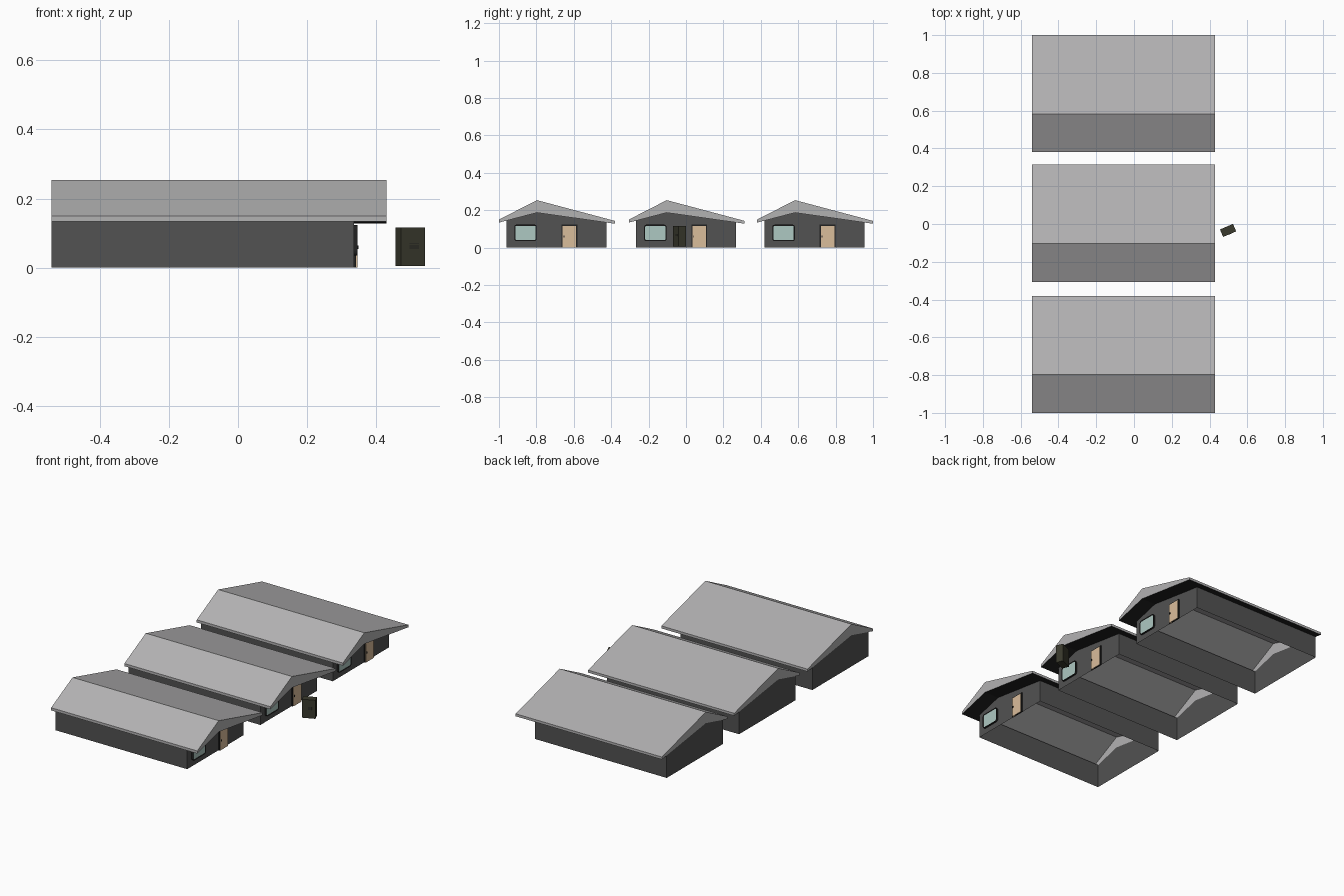
import bpy, bmesh, math
from mathutils import Matrix, Vector

if "Cube" in bpy.data.objects:
    bpy.data.objects.remove(bpy.data.objects["Cube"])

def mat(name, r, g, b):
    m = bpy.data.materials.new(name)
    m.diffuse_color = (r, g, b, 1)
    m.use_nodes = True
    m.node_tree.nodes["Principled BSDF"].inputs["Base Color"].default_value = m.diffuse_color
    return m

ROOF = mat("roof_grey", 0.45, 0.445, 0.45)
WALL = mat("wall_dark_grey", 0.085, 0.085, 0.085)
TRIM = mat("trim_black", 0.015, 0.015, 0.015)
GLASS = mat("window_glass", 0.42, 0.58, 0.54)
DOOR = mat("door_tan", 0.70, 0.51, 0.33)
BOX = mat("box_olive", 0.042, 0.042, 0.026)

X_BACK, X_WALL, X_ROOF = -0.54, 0.335, 0.43
# roof cross-section (y, z): left eave, ridge, right eave
TOP = [(-0.31, 0.15), (-0.107, 0.254), (0.31, 0.143)]
UNDER = [(-0.31, 0.134), (-0.107, 0.187), (0.31, 0.128)]
Y_L, Y_R = -0.27, 0.264

def finish(name, bm, mats):
    bmesh.ops.remove_doubles(bm, verts=bm.verts, dist=1e-5)
    me = bpy.data.meshes.new(name)
    bm.to_mesh(me)
    bm.free()
    for m in mats:
        me.materials.append(m)
    ob = bpy.data.objects.new(name, me)
    bpy.context.collection.objects.link(ob)
    return ob

def face(bm, pts):
    return bm.faces.new([bm.verts.new(p) for p in pts])

def strip(bm, prof, x0, x1):
    """Sheet swept along x from a (y, z) profile."""
    for (a, b), (c, d) in zip(prof, prof[1:]):
        face(bm, [(x0, a, b), (x1, a, b), (x1, c, d), (x0, c, d)])

def box(name, x0, x1, y0, y1, z0, z1, m):
    bm = bmesh.new()
    size = Matrix.Diagonal((x1 - x0, y1 - y0, z1 - z0, 1))
    mid = Matrix.Translation(((x0 + x1) / 2, (y0 + y1) / 2, (z0 + z1) / 2))
    bmesh.ops.create_cube(bm, size=1, matrix=mid @ size)
    return finish(name, bm, [m])

def under_z(y):
    i = 0 if y < UNDER[1][0] else 1
    (a, b), (c, d) = UNDER[i], UNDER[i + 1]
    return b + (d - b) * (y - a) / (c - a)

def rounded_window(name, y0, y1, z0, z1, r, x0, x1):
    """Rounded frame with the glass as a recessed inset face."""
    bm = bmesh.new()
    pts = []
    for k, (cy, cz) in enumerate([(y1 - r, z1 - r), (y0 + r, z1 - r),
                                  (y0 + r, z0 + r), (y1 - r, z0 + r)]):
        for s in range(4):
            t = math.radians(90 * k + 30 * s)
            pts.append((x0, cy + r * math.cos(t), cz + r * math.sin(t)))
    back = face(bm, pts)
    ext = bmesh.ops.extrude_face_region(bm, geom=[back], use_keep_orig=True)["geom"]
    bmesh.ops.translate(bm, verts=[v for v in ext if isinstance(v, bmesh.types.BMVert)],
                        vec=(x1 - x0, 0, 0))
    bmesh.ops.recalc_face_normals(bm, faces=bm.faces)
    front = max(bm.faces, key=lambda f: f.calc_center_median().x)
    bmesh.ops.inset_region(bm, faces=[front], thickness=0.006, depth=-0.003)
    front.material_index = 1
    return finish(name, bm, [TRIM, GLASS])

def house(n, cy):
    parts = []
    left, right = (Y_L, under_z(Y_L)), (Y_R, under_z(Y_R))

    # roof shell: slopes, eave edges and end gables
    bm = bmesh.new()
    strip(bm, [UNDER[0]] + TOP + [UNDER[2]], X_BACK, X_ROOF)
    for x in (X_BACK, X_ROOF):
        for i in (0, 1):
            face(bm, [(x, *UNDER[i]), (x, *UNDER[i + 1]), (x, *TOP[i + 1]), (x, *TOP[i])])
    bmesh.ops.remove_doubles(bm, verts=bm.verts, dist=1e-5)
    bmesh.ops.recalc_face_normals(bm, faces=bm.faces)
    parts.append(finish(f"roof_{n}", bm, [ROOF]))

    # walls, open at the bottom
    bm = bmesh.new()
    face(bm, [(X_BACK, Y_L, 0), (X_WALL, Y_L, 0), (X_WALL, *left), (X_BACK, *left)])
    face(bm, [(X_WALL, Y_R, 0), (X_BACK, Y_R, 0), (X_BACK, *right), (X_WALL, *right)])
    gable = [(Y_L, 0), (Y_R, 0), right, UNDER[1], left]
    face(bm, [(X_WALL, *p) for p in gable])
    face(bm, [(X_BACK, *p) for p in reversed(gable)])
    parts.append(finish(f"walls_{n}", bm, [WALL]))

    # soffit under the overhangs
    bm = bmesh.new()
    strip(bm, [UNDER[0], left], X_BACK, X_WALL)
    strip(bm, [right, UNDER[2]], X_BACK, X_WALL)
    strip(bm, UNDER, X_WALL, X_ROOF)
    for f in bm.faces:
        f.normal_update()
        if f.normal.z > 0:
            f.normal_flip()
    parts.append(finish(f"soffit_{n}", bm, [TRIM]))

    # window, door frame, door and handle on the front gable
    parts.append(rounded_window(f"window_{n}", -0.228, -0.108, 0.035, 0.123, 0.012, 0.333, 0.346))
    parts.append(box(f"door_frame_{n}", 0.333, 0.342, 0.025, 0.109, 0, 0.123, TRIM))
    parts.append(box(f"door_{n}", 0.336, 0.345, 0.031, 0.103, 0, 0.117, DOOR))
    parts.append(box(f"door_handle_{n}", 0.344, 0.349, 0.035, 0.040, 0.054, 0.064, TRIM))
    for p in parts:
        p.location.y = cy

for n, cy in enumerate((-0.69, 0.004, 0.69), 1):
    house(n, cy)

# free-standing utility box, turned a little, with vent slats
turned = [box("utility_box", -0.0375, 0.0375, -0.0215, 0.0215, 0.005, 0.116, BOX)]
for i in range(3):
    z = 0.056 + 0.006 * i
    turned.append(box(f"vent_slat_{i + 1}", -0.012, 0.018, -0.0222, -0.021, z, z + 0.002, TRIM))
for p in turned:
    p.location = Vector((0.498, -0.034, 0))
    p.rotation_euler.z = math.radians(23)
